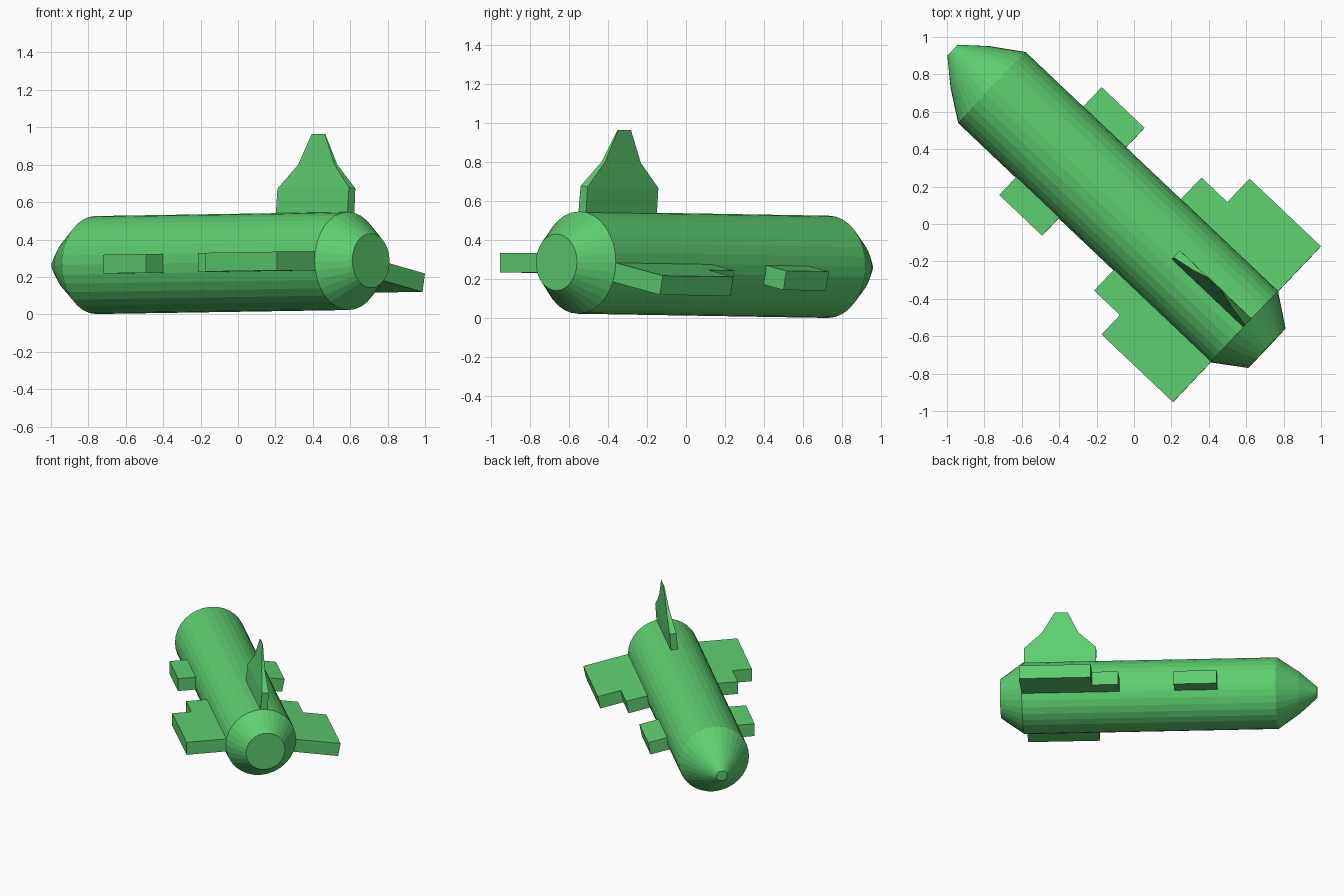
import bpy, bmesh, math
from mathutils import Matrix, Vector

if "Cube" in bpy.data.objects:
    bpy.data.objects.remove(bpy.data.objects["Cube"])

green = bpy.data.materials.new("green")
green.diffuse_color = (0.11, 0.62, 0.16, 1)
green.use_nodes = True
green.node_tree.nodes["Principled BSDF"].inputs["Base Color"].default_value = green.diffuse_color

# Local frame: x runs aft along the hull, y to the side, z up; origin at the rear shoulder
aft = Vector((0.7257, -0.688, 0.0115)).normalized()
side = Vector((0.688, 0.7257, 0)).normalized()
up = aft.cross(side)
FRAME = Matrix((aft, side, up)).transposed().to_4x4()
FRAME.translation = (0.59, -0.55, 0.285)


def add_object(name, bm, roll=0):
    """Finish a mesh, roll it about the hull axis and place it in the frame."""
    bmesh.ops.recalc_face_normals(bm, faces=bm.faces)
    bm.transform(FRAME @ Matrix.Rotation(math.radians(roll), 4, 'X'))
    mesh = bpy.data.meshes.new(name)
    bm.to_mesh(mesh)
    bm.free()
    mesh.materials.append(green)
    obj = bpy.data.objects.new(name, mesh)
    bpy.context.collection.objects.link(obj)
    return obj


def lathe(name, profile, sides=32):
    """Rings of (position, radius) along the hull axis, capped at both ends."""
    bm = bmesh.new()
    rings = [[bm.verts.new((s, r * math.cos(math.tau * i / sides),
                            r * math.sin(math.tau * i / sides)))
              for i in range(sides)] for s, r in profile]
    for a, b in zip(rings, rings[1:]):
        for i in range(sides):
            j = (i + 1) % sides
            bm.faces.new((a[i], a[j], b[j], b[i]))
    bm.faces.new(rings[0])
    bm.faces.new(rings[-1])
    return add_object(name, bm)


def flat_fin(name, outline, roll, thickness=0.1):
    """Extrude an outline of (aft, side) points into a plate."""
    bm = bmesh.new()
    face = bm.faces.new([bm.verts.new((s, t, -thickness / 2)) for s, t in outline])
    new = bmesh.ops.extrude_face_region(bm, geom=[face])["geom"]
    bmesh.ops.translate(bm, vec=(0, 0, thickness),
                        verts=[v for v in new if isinstance(v, bmesh.types.BMVert)])
    return add_object(name, bm, roll)


def tail_fin(name, sections, roll):
    """Stack rectangular sections of (height, front, rear, thickness)."""
    bm = bmesh.new()
    loops = [[bm.verts.new(c) for c in ((f, -w / 2, h), (r, -w / 2, h),
                                        (r, w / 2, h), (f, w / 2, h))]
             for h, f, r, w in sections]
    for a, b in zip(loops, loops[1:]):
        for i in range(4):
            j = (i + 1) % 4
            bm.faces.new((a[i], a[j], b[j], b[i]))
    bm.faces.new(loops[0])
    bm.faces.new(loops[-1])
    return add_object(name, bm, roll)


# Hull with tapered nose and tail
lathe("hull", [(-2.15, 0.04), (-2.02, 0.153), (-1.86, 0.262), (0, 0.262), (0.166, 0.145)])

# Side fins: the right pair droops, the left pair is level
for label, sign, roll, canard, tab, span in (("right", 1, -11.2, 0.403, 0.42, 0.596),
                                              ("left", -1, 0, 0.39, 0.412, 0.555)):
    root = sign * 0.12
    flat_fin(label + "_front_fin", [(-1.436, root), (-1.12, root),
                                    (-1.12, sign * canard), (-1.436, sign * canard)], roll)
    flat_fin(label + "_rear_fin", [(-0.716, root), (0, root), (0, sign * span),
                                   (-0.526, sign * span), (-0.526, sign * tab),
                                   (-0.716, sign * tab)], roll)

# Upright tail fin, thinning toward the tip
tail_fin("upright_fin", [(0.2, -0.527, 0, 0.056), (0.392, -0.527, 0, 0.05),
                         (0.52, -0.396, -0.13, 0.024), (0.685, -0.317, -0.221, 0.004)], -5)
